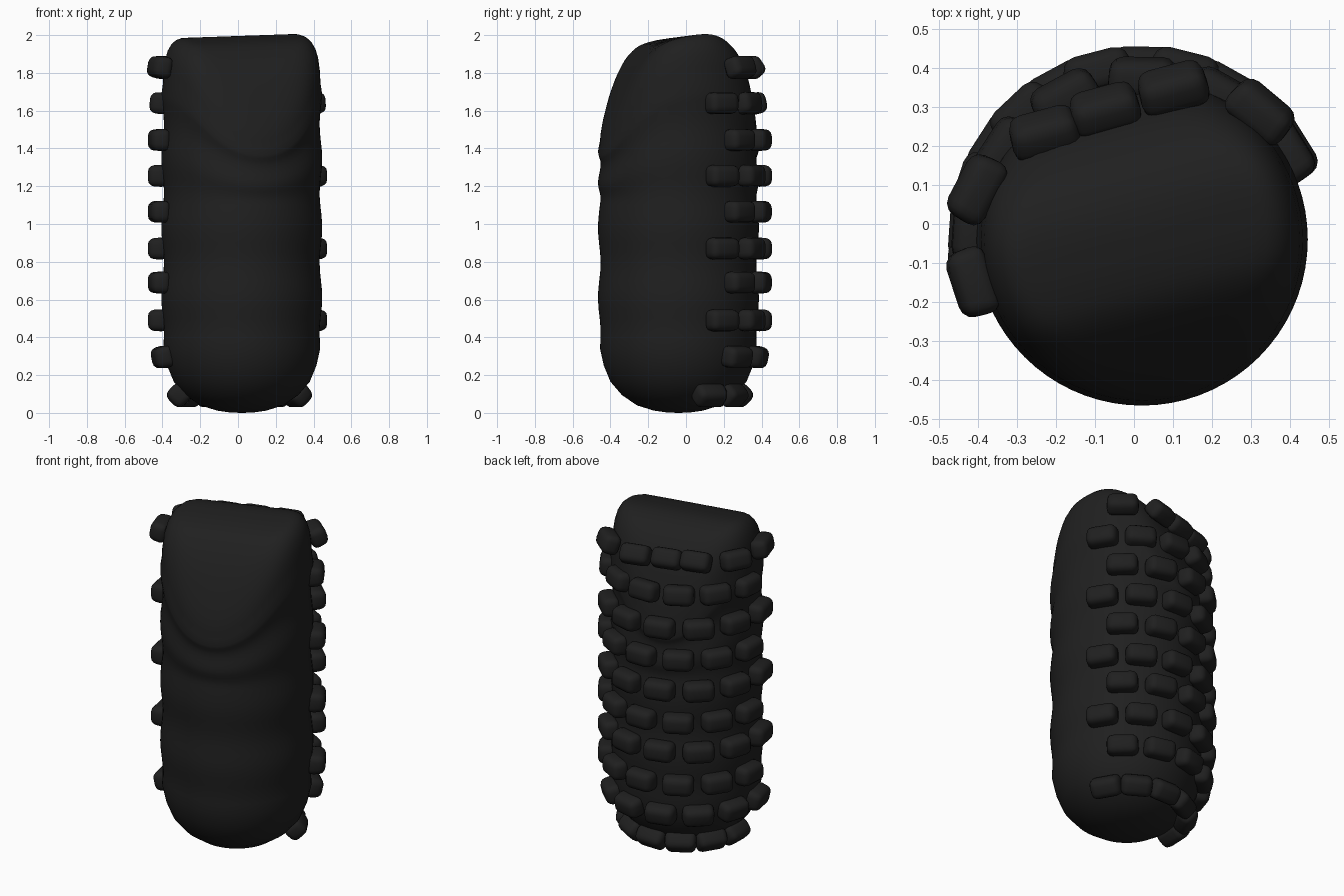
import bpy, bmesh, math
from mathutils import Matrix, Vector

if "Cube" in bpy.data.objects:
    bpy.data.objects.remove(bpy.data.objects["Cube"], do_unlink=True)

CENTRE = Vector((0.02, -0.04, 0))
YAW = math.radians(15)
BACK = Vector((-math.sin(YAW), math.cos(YAW), 0))

rubber = bpy.data.materials.new("dark_rubber")
rubber.use_nodes = True
COLOUR = (0.014, 0.014, 0.014, 1)
rubber.diffuse_color = COLOUR
rubber.node_tree.nodes["Principled BSDF"].inputs["Base Color"].default_value = COLOUR


def finish(name, bm, angle):
    mesh = bpy.data.meshes.new(name)
    bmesh.ops.recalc_face_normals(bm, faces=bm.faces)
    bm.to_mesh(mesh)
    bm.free()
    ob = bpy.data.objects.new(name, mesh)
    bpy.context.collection.objects.link(ob)
    mesh.materials.append(rubber)
    bpy.ops.object.select_all(action='DESELECT')
    ob.select_set(True)
    bpy.context.view_layer.objects.active = ob
    bpy.ops.object.shade_smooth_by_angle(angle=math.radians(angle))
    return ob


def interp(table, x):
    if x <= table[0][0]:
        return table[0][1]
    for (a, p), (b, q) in zip(table, table[1:]):
        if x <= b:
            return p + (q - p) * (x - a) / (b - a)
    return table[-1][1]


# Height of the crown from its front edge to its back edge
CROWN = [(-0.50, 1.35), (-0.42, 1.51), (-0.28, 1.82), (-0.18, 1.945), (-0.08, 1.985),
         (0.06, 2.008), (0.14, 2.0), (0.21, 1.965), (0.28, 1.9), (0.33, 1.83),
         (0.42, 1.53), (0.50, 1.3)]


def crown(v):
    # Average neighbouring heights to soften the profile
    return sum(interp(CROWN, v + d * 0.015) for d in range(-3, 4)) / 7


# Body: a lathed pill with faint ripples and a wedge-shaped crown
rings = [(0.06, 0.002), (0.13, 0.012), (0.22, 0.04), (0.30, 0.095), (0.36, 0.165),
         (0.395, 0.25), (0.415, 0.34)]
for i in range(27):
    z = 0.4 + i * 0.05
    rings.append((0.419 + 0.007 * math.cos((z - 0.98) * math.tau / 0.37), z))
rings += [(0.417, 1.76), (0.413, 1.83), (0.405, 1.89), (0.392, 1.935), (0.373, 1.968),
          (0.348, 1.99), (0.32, 1.999)]
rings += [(0.32 - 0.03 * k, 2.0) for k in range(1, 11)]

BASE = 1.1
bm = bmesh.new()
SEG = 72


def body_point(r, z, a):
    p = Vector((r * math.cos(a), r * math.sin(a), 0))
    if z > BASE:
        top = crown(p.dot(BACK)) + 0.035 * (p.x - 0.25)
        z = BASE + (z - BASE) * (top - BASE) / (2 - BASE)
    p.z = z
    return p + CENTRE


loops = [[bm.verts.new(body_point(r, z, math.tau * k / SEG)) for k in range(SEG)]
         for r, z in rings]
for low, high in zip(loops, loops[1:]):
    for k in range(SEG):
        n = (k + 1) % SEG
        bm.faces.new((low[k], low[n], high[n], high[k]))
for loop, z in ((loops[0], 0), (loops[-1], 2.0)):
    tip = bm.verts.new(body_point(0, z, 0))
    for k in range(SEG):
        bm.faces.new((loop[k], loop[(k + 1) % SEG], tip))
finish("body", bm, 60)


# Studs: rounded blocks facing outward, pitched up or down to follow the body
def stud(name, pos, heading, pitch=0):
    bm = bmesh.new()
    bmesh.ops.create_cube(bm, size=1)
    bmesh.ops.scale(bm, verts=bm.verts, vec=(0.1, 0.183, 0.12))
    for v in bm.verts:
        if v.co.x > 0:
            v.co.y *= 0.92
            v.co.z *= 0.9
    bmesh.ops.bevel(bm, geom=bm.edges[:], offset=0.034, segments=3, profile=0.5,
                    affect='EDGES')
    ob = finish(name, bm, 50)
    ob.matrix_world = (Matrix.Translation(pos)
                       @ Matrix.Rotation(math.radians(heading), 4, 'Z')
                       @ Matrix.Rotation(math.radians(-pitch), 4, 'Y'))


def stud_row(name, z, radius, start, step=28.8, pitch=0, inset=0):
    # Inset pulls the rear studs in where the back starts to slope
    for k in range(6):
        a = start + step * k
        out = Vector((math.cos(math.radians(a)), math.sin(math.radians(a)), 0))
        facing = max(0, out.dot(BACK))
        pos = CENTRE + out * (radius - inset * facing) + Vector((0, 0, z))
        stud(f"{name}_stud_{k + 1}", pos, a, pitch * facing if inset else pitch)


for i, z in enumerate((0.49, 0.87, 1.255)):
    stud_row(f"even_row_{i + 1}", z, 0.445, 32)
stud_row("upper_even_row", 1.64, 0.445, 32, pitch=12, inset=0.03)
for i, z in enumerate((0.69, 1.065, 1.445)):
    stud_row(f"odd_row_{i + 1}", z, 0.447, 47)
stud_row("lower_row", 0.295, 0.428, 47, pitch=-12)
stud_row("bottom_row", 0.09, 0.335, 30, step=29.6, pitch=-45)

# Top row: three on the sloped back of the crown, the rest around the sides
TOP = [(0.10, 0.35, 105, 35), (-0.075, 0.295, 105, 35), (-0.23, 0.235, 105, 35),
       (-0.405, 0.09, 152, 15), (-0.415, -0.15, 198, 10), (0.325, 0.29, 50, 20)]
for i, (x, y, heading, pitch) in enumerate(TOP):
    stud(f"top_row_stud_{i + 1}", Vector((x, y, 1.83)), heading, pitch)
